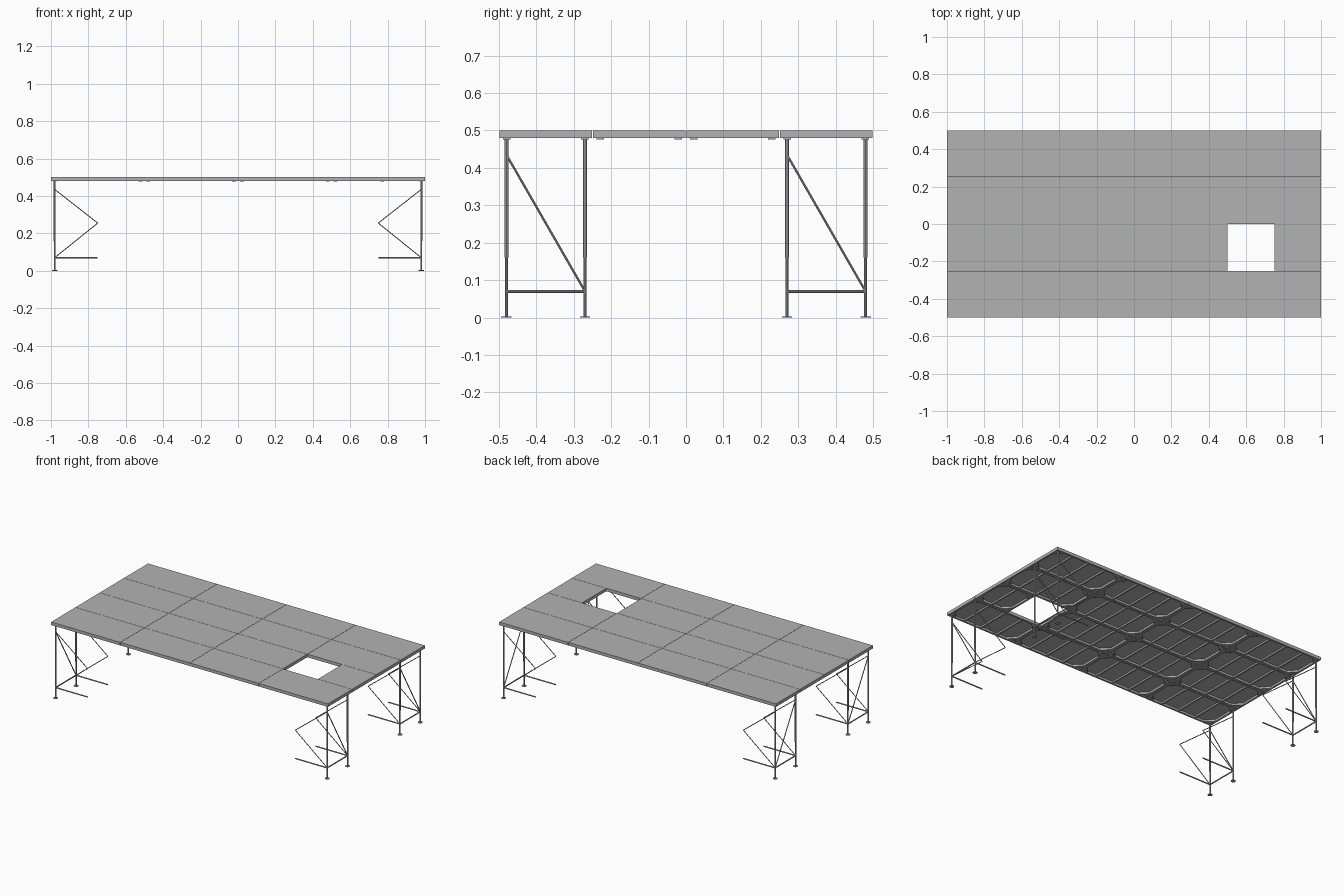
import bpy, bmesh
from mathutils import Vector, Matrix

if "Cube" in bpy.data.objects:
    bpy.data.objects.remove(bpy.data.objects["Cube"], do_unlink=True)

grey = bpy.data.materials.new("aluminium grey")
grey.use_nodes = True
colour = (0.45, 0.45, 0.45, 1)
grey.diffuse_color = colour
grey.node_tree.nodes["Principled BSDF"].inputs["Base Color"].default_value = colour

TOP, UNDER = 0.5, 0.48
INSET = 0.02


def box(bm, x0, x1, y0, y1, z0, z1):
    centre = Vector((x0 + x1, y0 + y1, z0 + z1)) / 2
    size = Matrix.Diagonal((x1 - x0, y1 - y0, z1 - z0, 1))
    bmesh.ops.create_cube(bm, size=1, matrix=Matrix.Translation(centre) @ size)


def rod(bm, a, b, radius, sides=8):
    a, b = Vector(a), Vector(b)
    turn = (b - a).to_track_quat("Z", "Y").to_matrix().to_4x4()
    bmesh.ops.create_cone(bm, cap_ends=True, segments=sides, radius1=radius,
                          radius2=radius, depth=(b - a).length,
                          matrix=Matrix.Translation((a + b) / 2) @ turn)


def gusset(bm, x, y, sx, sy, reach, z0, z1):
    # triangular corner plate
    pts = [(x, y), (x + sx * reach, y), (x, y + sy * reach)]
    low = [bm.verts.new((px, py, z0)) for px, py in pts]
    high = [bm.verts.new((px, py, z1)) for px, py in pts]
    bm.faces.new(low)
    bm.faces.new(high)
    for i in range(3):
        j = (i + 1) % 3
        bm.faces.new((low[i], low[j], high[j], high[i]))


def finish(bm, name, smooth=False):
    bmesh.ops.recalc_face_normals(bm, faces=bm.faces)
    mesh = bpy.data.meshes.new(name)
    bm.to_mesh(mesh)
    bm.free()
    mesh.materials.append(grey)
    ob = bpy.data.objects.new(name, mesh)
    bpy.context.collection.objects.link(ob)
    if smooth:
        bpy.context.view_layer.objects.active = ob
        ob.select_set(True)
        bpy.ops.object.shade_smooth_by_angle()
        ob.select_set(False)


def deck_panel(name, x0, x1, y0, y1):
    bm = bmesh.new()
    gap, rim = 0.0008, 0.012
    x0, x1, y0, y1 = x0 + gap, x1 - gap, y0 + gap, y1 - gap
    # board and edge frame
    box(bm, x0, x1, y0, y1, TOP - 0.007, TOP)
    for a, b in ((y0, y0 + rim), (y1 - rim, y1)):
        box(bm, x0, x1, a, b, UNDER, TOP - 0.007)
    for a, b in ((x0, x0 + rim), (x1 - rim, x1)):
        box(bm, a, b, y0 + rim, y1 - rim, UNDER, TOP - 0.007)
    # cross bars
    count = round((x1 - x0) / 0.125)
    for i in range(1, count):
        x = x0 + (x1 - x0) * i / count
        box(bm, x - 0.005, x + 0.005, y0 + rim, y1 - rim, UNDER + 0.003, TOP - 0.007)
    # corner plates and leg sockets
    for x, sx in ((x0, 1), (x1, -1)):
        for y, sy in ((y0, 1), (y1, -1)):
            gusset(bm, x + sx * rim, y + sy * rim, sx, sy, 0.045, UNDER + 0.001, TOP - 0.007)
            cx, cy = x + sx * INSET, y + sy * INSET
            box(bm, cx - 0.01, cx + 0.01, cy - 0.01, cy + 0.01, UNDER - 0.004, UNDER + 0.002)
    finish(bm, name)


# deck: four rows of four panels, one of them cut to half length
for col in range(4):
    for row in range(4):
        x, y = -1 + col * 0.5, -0.5 + row * 0.25
        start = x + 0.25 if (col, row) == (3, 1) else x
        deck_panel(f"deck_panel_{col}_{row}", start, x + 0.5, y, y + 0.25)


def leg_frame(name, side, y_low, y_high):
    x, elbow = side * 0.98, side * 0.75
    foot_z, brace_z = 0.07, 0.435
    bm = bmesh.new()
    for y in (y_low, y_high):
        # outer tube, inner tube, foot
        rod(bm, (x, y, 0.16), (x, y, UNDER + 0.01), 0.0055)
        rod(bm, (x, y, 0.002), (x, y, 0.17), 0.0045)
        rod(bm, (x, y, 0), (x, y, 0.003), 0.014, 16)
        # folding braces and floor bar
        rod(bm, (x, y, brace_z), (elbow, y, 0.255), 0.0025)
        rod(bm, (elbow, y, 0.255), (x, y, foot_z), 0.0025)
        rod(bm, (elbow, y, foot_z), (x, y, foot_z), 0.004)
    # cross bar and diagonal between the two legs
    rod(bm, (x, y_low, foot_z), (x, y_high, foot_z), 0.004)
    rod(bm, (x, y_low, brace_z), (x, y_high, foot_z), 0.003)
    finish(bm, name, smooth=True)


for side, word in ((1, "left"), (-1, "right")):
    leg_frame(f"front_{word}_legs", side, -0.48, -0.27)
    leg_frame(f"back_{word}_legs", side, 0.27, 0.48)
